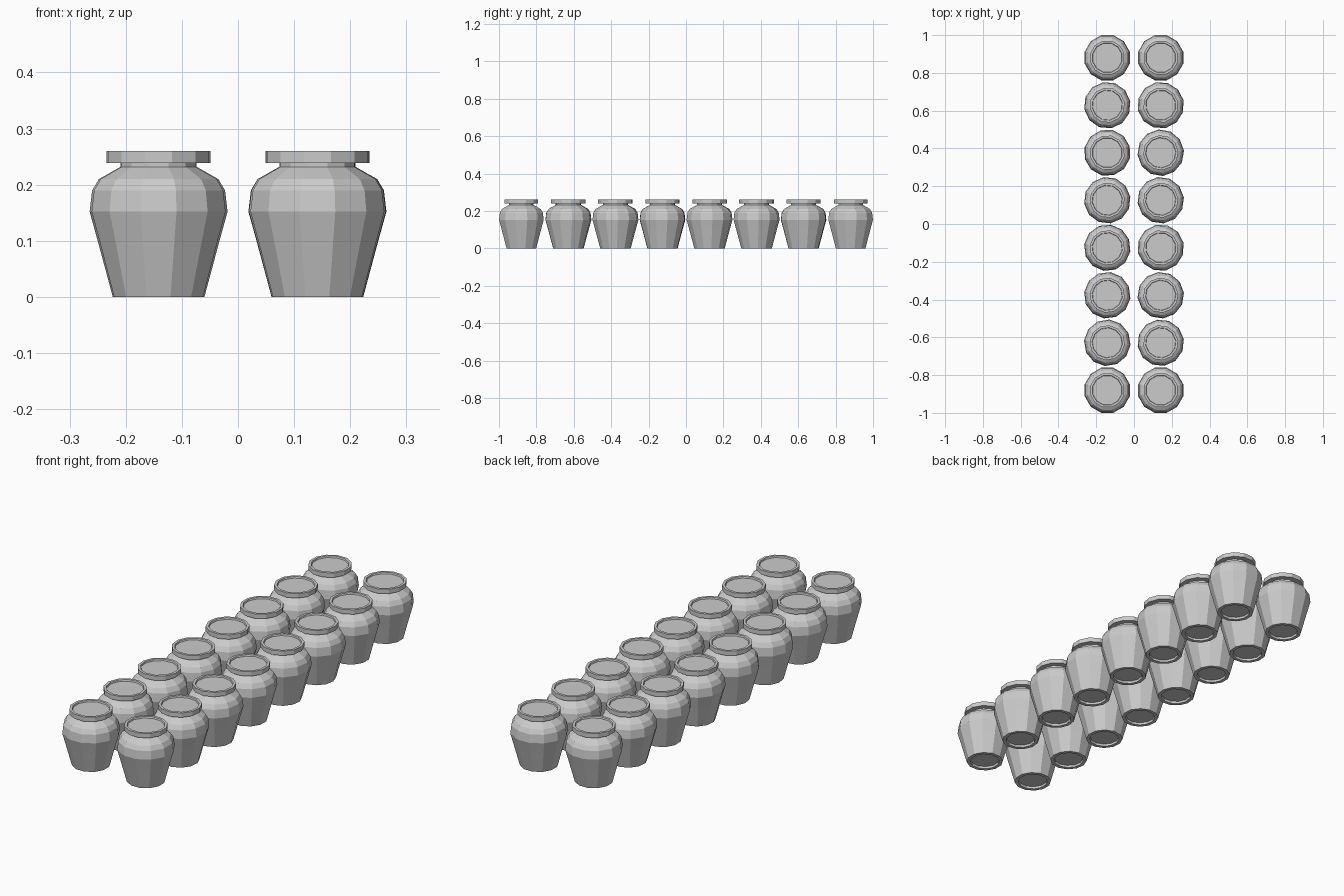
import bpy, bmesh, math, random
from mathutils import Matrix

random.seed(4)
SIDES = 12

cube = bpy.data.objects.get("Cube")
if cube:
    bpy.data.objects.remove(cube, do_unlink=True)

# Single clay colour
clay = bpy.data.materials.new("grey_clay")
clay.use_nodes = True
colour = (0.6, 0.6, 0.6, 1)
clay.diffuse_color = colour
clay.node_tree.nodes["Principled BSDF"].inputs["Base Color"].default_value = colour


def lathe(name, profile):
    """Revolve a (radius, height) profile, closing both ends with flat caps."""
    bm = bmesh.new()
    rings = []
    for r, z in profile:
        ring = bmesh.ops.create_circle(bm, segments=SIDES, radius=r,
                                       matrix=Matrix.Translation((0, 0, z)))
        rings.append(ring["verts"])
    for low, high in zip(rings, rings[1:]):
        for i in range(SIDES):
            j = (i + 1) % SIDES
            bm.faces.new((low[i], low[j], high[j], high[i]))
    bm.faces.new(rings[0])
    bm.faces.new(rings[-1])
    bmesh.ops.recalc_face_normals(bm, faces=bm.faces)
    mesh = bpy.data.meshes.new(name)
    bm.to_mesh(mesh)
    bm.free()
    mesh.materials.append(clay)
    return mesh


# Body with a hollowed foot, shoulder and neck
body = lathe("jar_body", [
    (0.064, 0.01), (0.066, 0), (0.082, 0), (0.109, 0.10), (0.1235, 0.152),
    (0.119, 0.19), (0.107, 0.21), (0.068, 0.232), (0.068, 0.242)])

# Broad rim with a shallow sunken lid
rim = lathe("jar_rim", [
    (0.064, 0.239), (0.093, 0.239), (0.093, 0.26),
    (0.081, 0.26), (0.079, 0.253)])

# Two rows of eight jars, each turned a little differently
for side, x in (("left", 0.1415), ("right", -0.1415)):
    for row in range(8):
        y = (row - 3.5) * 0.2515
        turn = math.pi / SIDES
        if 0 < row < 7:
            turn += random.uniform(-0.2, 0.2)
        for part, mesh in (("body", body), ("rim", rim)):
            obj = bpy.data.objects.new(f"jar_{part}_{side}_{row + 1}", mesh)
            obj.location = (x, y, 0)
            obj.rotation_euler.z = turn
            bpy.context.collection.objects.link(obj)
